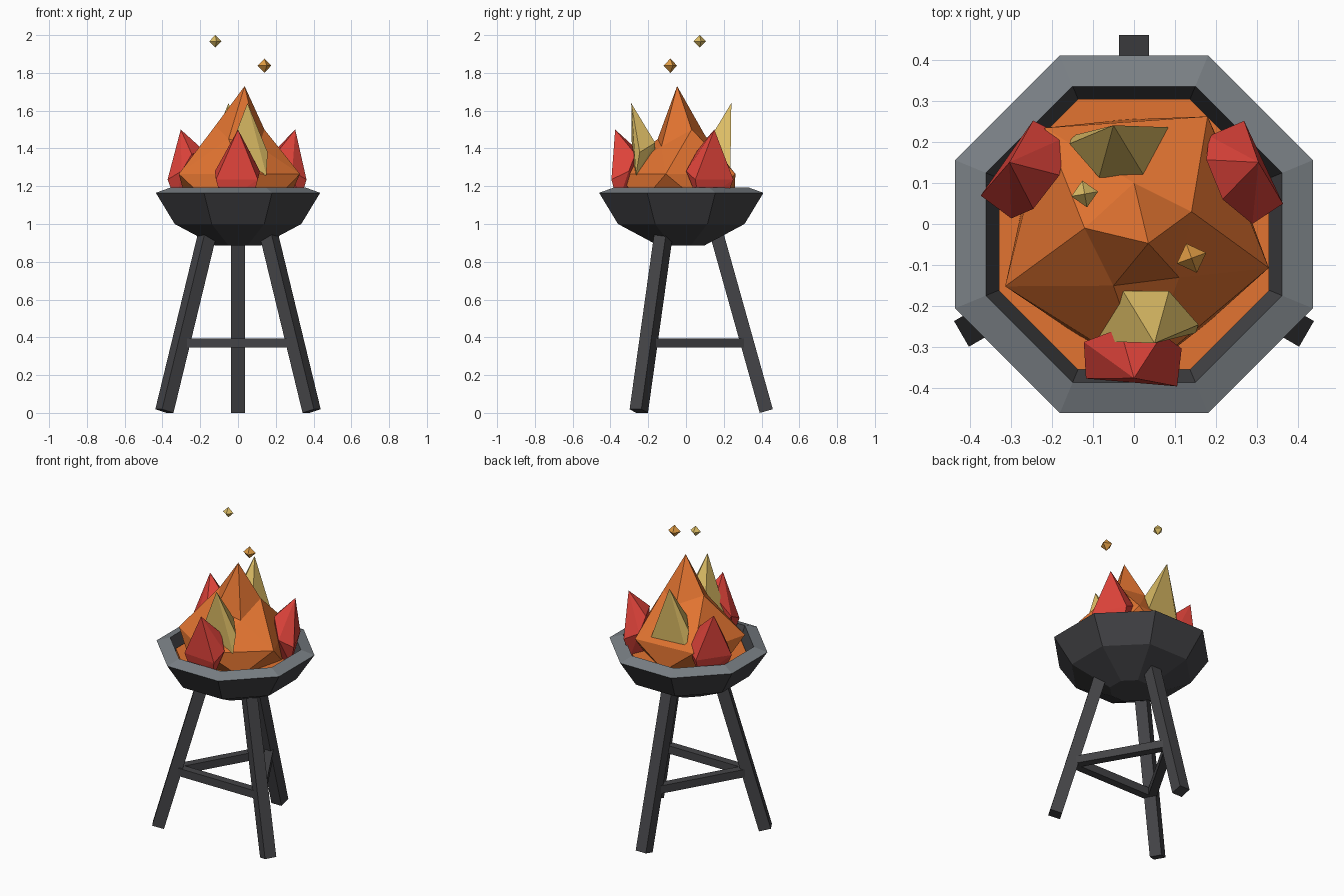
import bpy, bmesh, math
from mathutils import Vector, Matrix

if "Cube" in bpy.data.objects:
    bpy.data.objects.remove(bpy.data.objects["Cube"])

CY = -0.025  # the bowl axis sits slightly forward of the origin


def material(name, r, g, b):
    def lin(c):
        c /= 255
        return c / 12.92 if c <= 0.04045 else ((c + 0.055) / 1.055) ** 2.4
    m = bpy.data.materials.new(name)
    m.diffuse_color = (lin(r), lin(g), lin(b), 1)
    m.use_nodes = True
    m.node_tree.nodes["Principled BSDF"].inputs["Base Color"].default_value = m.diffuse_color
    return m


IRON = material("dark iron", 68, 68, 71)
STEEL = material("grey rim", 122, 128, 133)
ORANGE = material("flame orange", 226, 116, 49)
RED = material("flame red", 222, 67, 58)
YELLOW = material("flame yellow", 222, 190, 102)
AMBER = material("ember amber", 224, 156, 68)


def finish(bm, name, *mats):
    bmesh.ops.recalc_face_normals(bm, faces=bm.faces)
    me = bpy.data.meshes.new(name)
    bm.to_mesh(me)
    bm.free()
    for m in mats:
        me.materials.append(m)
    ob = bpy.data.objects.new(name, me)
    bpy.context.collection.objects.link(ob)
    return ob


def polar(r, deg, z):
    a = math.radians(deg)
    return Vector((r * math.cos(a), CY + r * math.sin(a), z))


def octagon(apothem, z):
    r = apothem / math.cos(math.pi / 8)
    return [polar(r, 22.5 + 45 * k, z) for k in range(8)]


def loft(rings):
    """Stack of equal quad rings, capped at both ends."""
    bm = bmesh.new()
    vs = [[bm.verts.new(p) for p in ring] for ring in rings]
    n = len(vs[0])
    for a, b in zip(vs, vs[1:]):
        for i in range(n):
            bm.faces.new((a[i], a[(i + 1) % n], b[(i + 1) % n], b[i]))
    bm.faces.new(vs[0][::-1])
    bm.faces.new(vs[-1])
    return bm


def hull(points, name, mat):
    bm = bmesh.new()
    for p in points:
        bm.verts.new(p)
    res = bmesh.ops.convex_hull(bm, input=bm.verts[:])
    loose = [v for v in bm.verts if not v.link_faces]
    bmesh.ops.delete(bm, geom=loose, context='VERTS')
    return finish(bm, name, mat)


def beam(a, b, size, name):
    """Square bar from a to b, kept level sideways."""
    d = (b - a).normalized()
    side = d.cross(Vector((0, 0, 1))).normalized() * size / 2
    up = side.normalized().cross(d) * size / 2
    rings = [[p + side + up, p - side + up, p - side - up, p + side - up] for p in (a, b)]
    return finish(loft(rings), name, IRON)


# Bowl with a grey sloping rim
profile = [(0.12, 0.885), (0.335, 1.0), (0.435, 1.165), (0.36, 1.192), (0.327, 1.10)]
bm = loft([octagon(a, z) for a, z in profile])
for f in bm.faces:
    zs = [v.co.z for v in f.verts]
    if min(zs) > 1.15:
        f.material_index = 1
finish(bm, "bowl", IRON, STEEL)

# Glowing bed inside the bowl
finish(loft([octagon(0.327, 1.09), octagon(0.329, 1.125)]), "ember_bed", ORANGE)

# Three splayed legs joined by a triangle of stretchers
for k in range(3):
    a = 90 + 120 * k
    beam(polar(0.45, a, 0.0097), polar(0.191, a, 0.935), 0.072, f"leg_{k + 1}")
    beam(polar(0.345, a, 0.37), polar(0.345, a + 120, 0.37), 0.05, f"stretcher_{k + 1}")

# Main flame: five-sided rings, each turned half a step, rising to a leaning tip
bm = bmesh.new()
base = [bm.verts.new(polar(0.28, 22 + 72 * k, 1.11)) for k in range(5)]
wide = [bm.verts.new(polar(0.338, 58 + 72 * k, 1.265)) for k in range(5)]
upper = [bm.verts.new(p) for p in ((0.14, 0.03, 1.5), (0, 0.1, 1.47), (-0.12, -0.01, 1.52),
                                   (-0.05, -0.15, 1.45), (0.11, -0.13, 1.41))]
tip = bm.verts.new((0.035, -0.047, 1.73))
for k in range(5):
    n = (k + 1) % 5
    bm.faces.new((base[k], base[n], wide[k]))
    bm.faces.new((wide[k], base[n], wide[n]))
    bm.faces.new((wide[k], wide[n], upper[n]))
    bm.faces.new((upper[k], wide[k], upper[n]))
    bm.faces.new((upper[k], upper[n], tip))
bm.faces.new(base[::-1])
finish(bm, "main_flame", ORANGE)

# Three red flames around the edge: (outward, sideways, height)
red = [(0.35, 0, 1.5), (0.37, 0.105, 1.235), (0.351, -0.117, 1.235), (0.278, 0.116, 1.28),
       (0.262, -0.122, 1.28), (0.229, -0.034, 1.39), (0.243, 0.069, 1.37),
       (0.335, 0.07, 1.11), (0.33, -0.08, 1.11), (0.24, 0, 1.11)]
for k in range(3):
    rot = Matrix.Rotation(math.radians(30 + 120 * k), 3, 'Z')
    hull([rot @ Vector(p) + Vector((0, CY, 0)) for p in red], f"red_flame_{k + 1}", RED)

# Two yellow flames, front and back, half a turn apart
yellow = [(0.05, -0.265, 1.64), (-0.092, -0.26, 1.27), (0.15, -0.24, 1.26), (0.157, -0.22, 1.38),
          (0.085, -0.138, 1.43), (-0.027, -0.138, 1.43), (0.03, -0.15, 1.2)]
for name, turn in (("front", 0), ("back", math.pi)):
    rot = Matrix.Rotation(turn, 3, 'Z')
    hull([rot @ Vector(p) + Vector((0, CY, 0)) for p in yellow], f"yellow_flame_{name}", YELLOW)

# Floating sparks: small octahedra
for name, c, r, turn, mat in (("low_spark", (0.14, -0.083, 1.838), 0.038, 20, AMBER),
                              ("high_spark", (-0.12, 0.073, 1.967), 0.033, 10, YELLOW)):
    rot = Matrix.Rotation(math.radians(turn), 3, 'Z')
    axes = [Vector(v) * s * r for v in ((1, 0, 0), (0, 1, 0), (0, 0, 1)) for s in (1, -1)]
    hull([rot @ p + Vector(c) for p in axes], name, mat)
